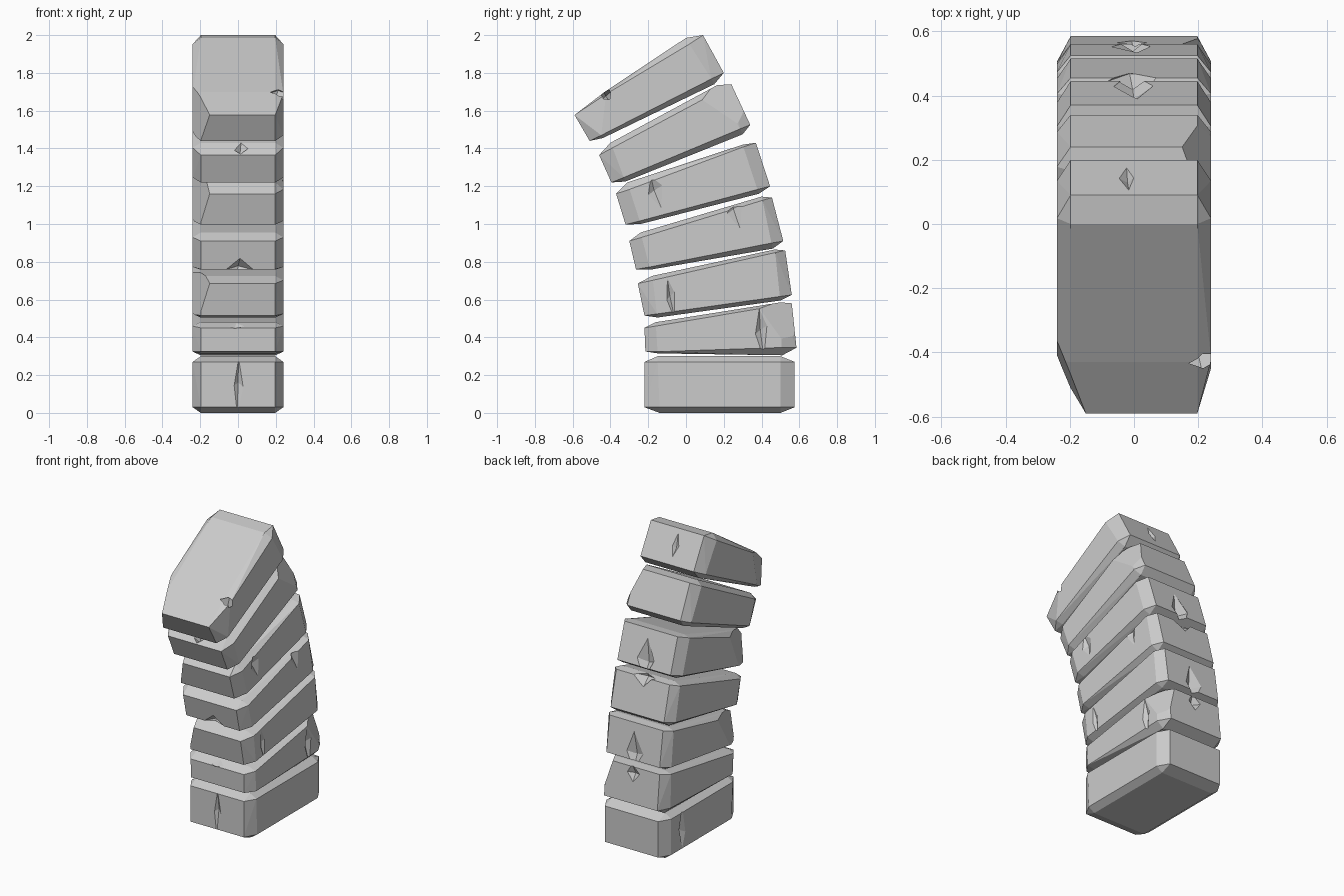
import bpy, bmesh, math
from mathutils import Vector, Matrix
from mathutils.geometry import intersect_line_line

if "Cube" in bpy.data.objects:
    bpy.data.objects.remove(bpy.data.objects["Cube"])

# Side outlines (y, z): front low, bottom front, bottom back, back low,
# back high, top back, top front, front high
STONES = [
    [(-.22, .03), (-.14, 0), (.50, 0), (.575, .03), (.575, .27), (.50, .30), (-.15, .30), (-.22, .27)],
    [(-.215, .325), (-.15, .315), (.51, .305), (.585, .345), (.56, .58), (.50, .585), (-.16, .48), (-.22, .45)],
    [(-.22, .515), (-.15, .505), (.50, .595), (.56, .625), (.525, .86), (.47, .865), (-.18, .725), (-.255, .685)],
    [(-.265, .76), (-.19, .758), (.46, .87), (.515, .91), (.455, 1.14), (.40, 1.145), (-.24, .955), (-.30, .91)],
    [(-.32, .997), (-.24, 1.0), (.385, 1.16), (.445, 1.20), (.37, 1.43), (.30, 1.42), (-.31, 1.22), (-.37, 1.16)],
    [(-.395, 1.22), (-.32, 1.225), (.30, 1.475), (.34, 1.525), (.24, 1.74), (.165, 1.735), (-.40, 1.43), (-.46, 1.365)],
    [(-.51, 1.44), (-.44, 1.455), (.15, 1.74), (.20, 1.80), (.09, 2.0), (0, 1.985), (-.43, 1.70), (-.59, 1.577)],
]
TILT = [0, 5, 10, 15, 18, 25, 30]
W, WI = .24, .197   # half width, and half width inside the chamfer

# Notches: stone -> (location, radii)
NOTCHES = {
    0: [((0, -.23, .13), (.035, .03, .22)), ((-.25, .38, .15), (.03, .05, .2))],
    1: [((0, -.21, .49), (.13, .07, .05)), ((.25, .40, .44), (.035, .045, .18)), ((0, .59, .55), (.08, .06, .10))],
    2: [((.25, -.08, .62), (.03, .035, .16)), ((0, .56, .68), (.07, .05, .14))],
    3: [((0, -.28, .75), (.10, .06, .09)), ((.25, .26, 1.08), (.035, .06, .13)), ((0, .45, 1.15), (.09, .06, .07))],
    4: [((.25, -.16, 1.18), (.035, .06, .12)), ((0, .43, 1.25), (.07, .05, .13))],
    5: [((.02, -.45, 1.43), (.07, .07, .08))],
    6: [((.21, -.42, 1.68), (.08, .04, .05)), ((-.02, .16, 1.93), (.05, .05, .16))],
}


def corner(a, a2, b, b2):
    """Sharp corner where two sides of the outline would meet."""
    v = [Vector((p[0], p[1], 0)) for p in (a, a2, b, b2)]
    p = intersect_line_line(*v)[0]
    return p.x, p.y


def stone_mesh(name, o, cuts):
    bm = bmesh.new()
    # (end point, flat point) pairs at the four side-view corners
    for e, e2, f, f2 in ((0, 7, 1, 2), (3, 4, 2, 1), (4, 3, 5, 6), (7, 0, 6, 5)):
        p = corner(o[e], o[e2], o[f], o[f2])
        inner = (o[e][0] + o[f][0] - p[0], o[e][1] + o[f][1] - p[1])
        for s in (-1, 1):
            bm.verts.new((s * WI, *o[e]))
            bm.verts.new((s * WI, *o[f]))
            bm.verts.new((s * W, *inner))
    bmesh.ops.convex_hull(bm, input=bm.verts[:])
    # broken corners sliced off flat
    for co, no in cuts:
        bmesh.ops.bisect_plane(bm, geom=bm.verts[:] + bm.edges[:] + bm.faces[:],
                               plane_co=co, plane_no=no, clear_outer=True)
        bmesh.ops.holes_fill(bm, edges=[e for e in bm.edges if e.is_boundary])
    bmesh.ops.dissolve_limit(bm, angle_limit=math.radians(1), verts=bm.verts[:], edges=bm.edges[:])
    bmesh.ops.recalc_face_normals(bm, faces=bm.faces[:])
    return to_object(bm, name)


def to_object(bm, name):
    me = bpy.data.meshes.new(name)
    bm.to_mesh(me)
    bm.free()
    ob = bpy.data.objects.new(name, me)
    bpy.context.collection.objects.link(ob)
    return ob


def notch_cutter(loc, radii, tilt):
    """Irregular diamond that leaves a V-shaped chip."""
    bm = bmesh.new()
    for i, sign in ((0, 1), (0, -1), (1, 1), (1, -1), (2, 1), (2, -1)):
        v = Vector((0, 0, 0))
        v[i] = sign * radii[i]
        v[(i + 1) % 3] += .15 * sign * radii[(i + 1) % 3]
        bm.verts.new(v)
    bmesh.ops.convex_hull(bm, input=bm.verts[:])
    bmesh.ops.recalc_face_normals(bm, faces=bm.faces[:])
    bm.transform(Matrix.Translation(loc) @ Matrix.Rotation(tilt, 4, 'X'))
    ob = to_object(bm, "notch_cutter")
    ob.hide_render = True
    return ob


for i, o in enumerate(STONES):
    tilt = math.radians(TILT[i])
    turn = Matrix.Rotation(tilt, 3, 'X')
    cuts = []
    if i in (2, 4, 6):      # front left corner broken
        cuts.append((Vector((-.15, *o[7])), turn @ Vector((-1, -.35, .3))))
    if i in (1, 5):         # back right corner broken
        cuts.append((Vector((.15, *o[4])), turn @ Vector((1, .5, .3))))
    stone = stone_mesh(f"stone_{i + 1}", o, cuts)
    # chip the edges, then bake the result
    cutters = [notch_cutter(loc, r, tilt) for loc, r in NOTCHES[i]]
    for c in cutters:
        m = stone.modifiers.new("notch", 'BOOLEAN')
        m.operation, m.solver, m.object = 'DIFFERENCE', 'EXACT', c
    deps = bpy.context.evaluated_depsgraph_get()
    baked = bpy.data.meshes.new_from_object(stone.evaluated_get(deps))
    stone.modifiers.clear()
    stone.data = baked
    for c in cutters:
        bpy.data.objects.remove(c)
